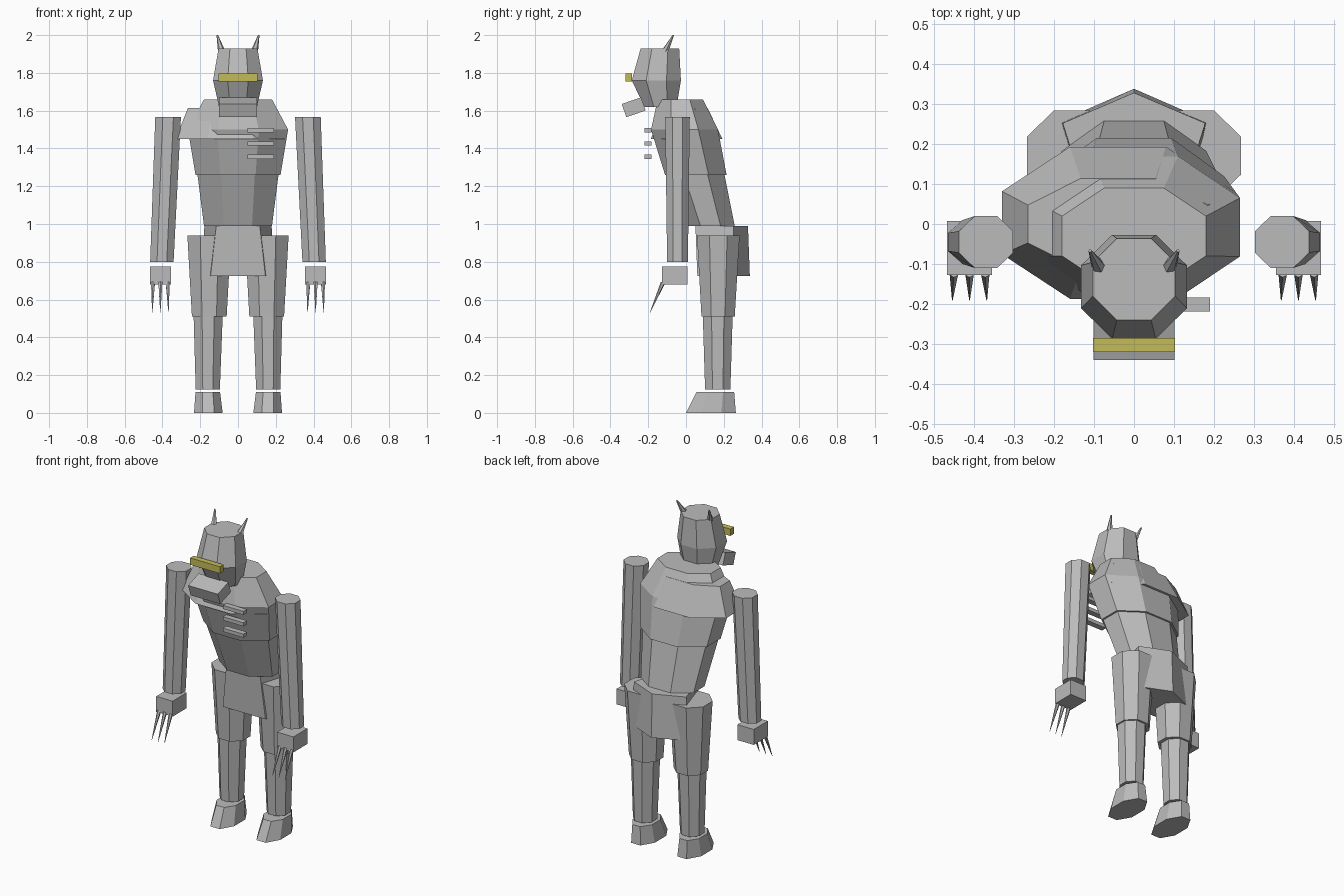
import bpy, bmesh, math
from mathutils import Vector, Matrix

if "Cube" in bpy.data.objects:
    bpy.data.objects.remove(bpy.data.objects["Cube"])


def material(name, color):
    m = bpy.data.materials.new(name)
    m.diffuse_color = (*color, 1)
    m.use_nodes = True
    m.node_tree.nodes["Principled BSDF"].inputs["Base Color"].default_value = m.diffuse_color
    return m


GREY = material("stone_grey", (0.5, 0.5, 0.5))
YELLOW = material("visor_yellow", (0.56, 0.5, 0.1))


def finish(name, bm, mat=GREY):
    bmesh.ops.recalc_face_normals(bm, faces=bm.faces)
    me = bpy.data.meshes.new(name)
    bm.to_mesh(me)
    bm.free()
    me.materials.append(mat)
    ob = bpy.data.objects.new(name, me)
    bpy.context.collection.objects.link(ob)
    return ob


def octagon(cx, cy, a, b, z):
    """Flat-sided octagon with half width a and half depth b."""
    k = 1 / math.cos(math.pi / 8)
    angles = [math.pi / 8 + i * math.pi / 4 for i in range(8)]
    return [(cx + a * k * math.cos(t), cy + b * k * math.sin(t), z) for t in angles]


def loft(name, rings, mat=GREY):
    """Skin matching rings and cap both ends."""
    bm = bmesh.new()
    loops = [[bm.verts.new(p) for p in ring] for ring in rings]
    n = len(loops[0])
    for lo, hi in zip(loops, loops[1:]):
        for i in range(n):
            j = (i + 1) % n
            bm.faces.new((lo[i], lo[j], hi[j], hi[i]))
    bm.faces.new(loops[0][::-1])
    bm.faces.new(loops[-1])
    return finish(name, bm, mat)


def box(name, center, size, tilt=0, mat=GREY):
    bm = bmesh.new()
    bmesh.ops.create_cube(bm, size=1)
    m = (Matrix.Translation(center) @ Matrix.Rotation(tilt, 4, 'X')
         @ Matrix.Diagonal((*size, 1)))
    bmesh.ops.transform(bm, matrix=m, verts=bm.verts)
    return finish(name, bm, mat)


def spike(name, base, tip, r1, r2, sides):
    base, tip = Vector(base), Vector(tip)
    d = tip - base
    bm = bmesh.new()
    bmesh.ops.create_cone(bm, cap_ends=True, segments=sides, radius1=r1, radius2=r2, depth=d.length)
    m = Matrix.Translation((base + tip) / 2) @ d.to_track_quat('Z', 'Y').to_matrix().to_4x4()
    bmesh.ops.transform(bm, matrix=m, verts=bm.verts)
    return finish(name, bm)


# Torso
loft("chest", [octagon(0, 0.052, 0.225, 0.163, 1.26),
               octagon(0, -0.008, 0.265, 0.177, 1.5),
               octagon(0, -0.03, 0.18, 0.12, 1.66)])
loft("abdomen", [octagon(0, 0.13, 0.18, 0.128, 0.99),
                 octagon(0, 0.05, 0.215, 0.153, 1.265)])
loft("shoulder_mantle", [octagon(-0.04, 0.003, 0.29, 0.19, 1.45),
                         octagon(-0.04, 0, 0.225, 0.114, 1.615)])


# Five-sided hip skirt, pointed at the back
def skirt(back, side, side_y, front, front_y, z):
    return [(0, back, z), (-side, side_y, z), (-front, front_y, z),
            (front, front_y, z), (side, side_y, z)]


loft("hip_skirt", [skirt(0.338, 0.19, 0.255, 0.145, 0.06, 0.725),
                   skirt(0.328, 0.178, 0.252, 0.115, 0.05, 0.99)])

# Chest bars on one side
for i, z in enumerate((1.496, 1.426, 1.356)):
    box(f"chest_bar_{i + 1}", (0.12, -0.201, z), (0.14, 0.035, 0.022))

# Head, muzzle and visor
loft("head", [octagon(0, -0.135, 0.1, 0.085, 1.62),
              octagon(0, -0.157, 0.132, 0.13, 1.76),
              octagon(0, -0.138, 0.103, 0.102, 1.93)])
box("muzzle", (0, -0.277, 1.618), (0.202, 0.108, 0.074), math.radians(19))
box("visor", (0, -0.303, 1.776), (0.204, 0.035, 0.042), 0, YELLOW)

# Mirrored limbs and horns
for s, side in ((-1, "right"), (1, "left")):
    spike(f"{side}_horn", (s * 0.086, -0.112, 1.91), (s * 0.11, -0.067, 2.0), 0.02, 0.004, 6)
    loft(f"{side}_arm", [octagon(s * 0.403, -0.045, 0.062, 0.055, 0.8),
                         octagon(s * 0.37, -0.045, 0.068, 0.065, 1.567)])
    box(f"{side}_hand", (s * 0.411, -0.06, 0.727), (0.112, 0.136, 0.095))
    for i, x in enumerate((0.372, 0.411, 0.45)):
        spike(f"{side}_claw_{i + 1}", (s * x, -0.122, 0.69),
              (s * (x + 0.004 * (i - 1)), -0.19, 0.533), 0.012, 0.001, 6)
    loft(f"{side}_thigh", [octagon(s * 0.152, 0.17, 0.092, 0.088, 0.51),
                           octagon(s * 0.152, 0.171, 0.116, 0.113, 0.94)])
    loft(f"{side}_shin", [octagon(s * 0.16, 0.168, 0.064, 0.067, 0.125),
                          octagon(s * 0.158, 0.168, 0.077, 0.079, 0.515)])
    loft(f"{side}_foot", [octagon(s * 0.157, 0.132, 0.076, 0.132, 0),
                          octagon(s * 0.16, 0.155, 0.065, 0.1, 0.11)])
